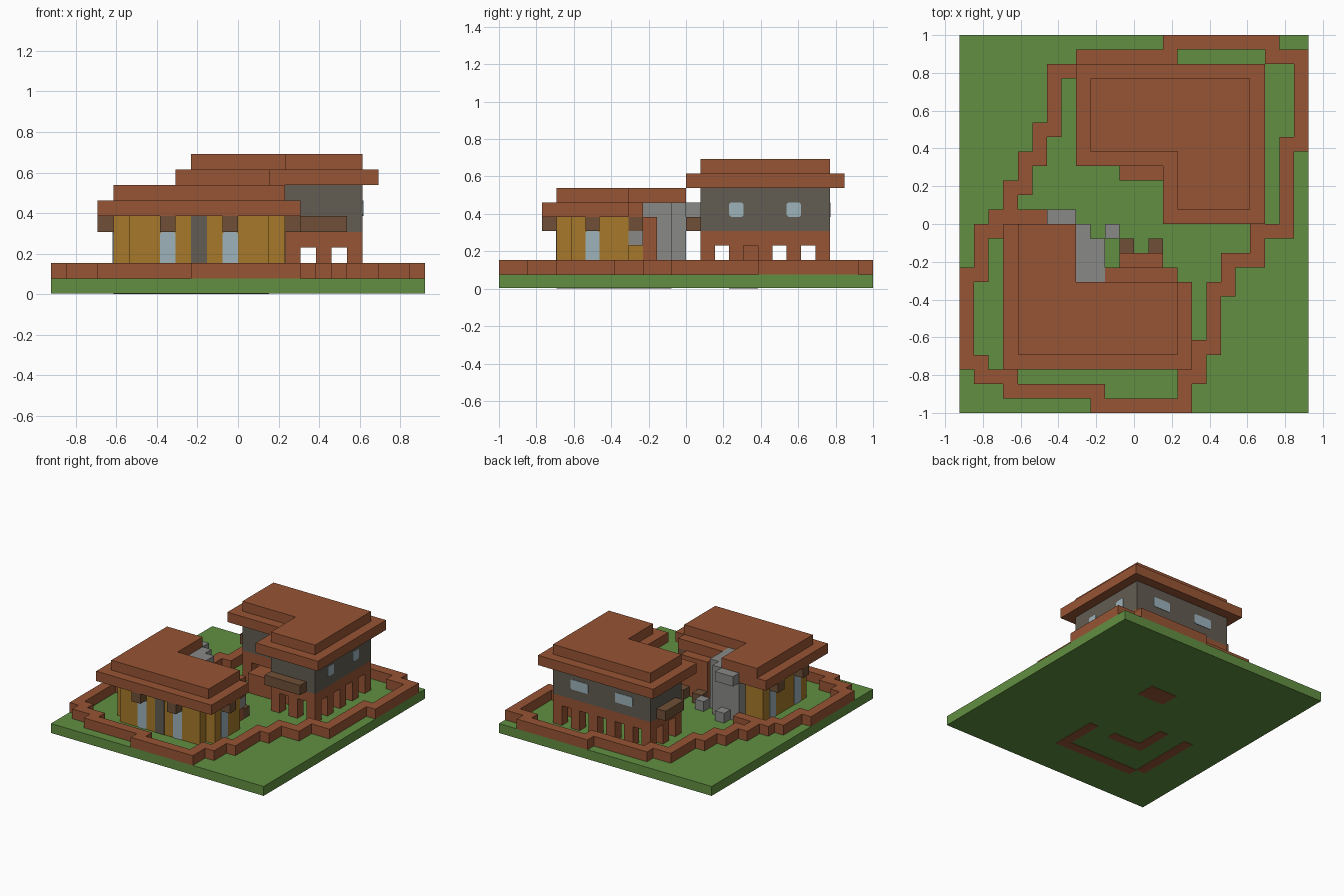
import bpy
import bmesh

cube = bpy.data.objects.get("Cube")
if cube:
    bpy.data.objects.remove(cube, do_unlink=True)

UNIT = 2 / 26  # edge of one building block
WIDE, DEEP = 24, 26


def material(name, *rgb):
    mat = bpy.data.materials.new(name)
    mat.use_nodes = True
    colour = (*rgb, 1)
    mat.diffuse_color = colour
    shader = next(n for n in mat.node_tree.nodes if n.type == "BSDF_PRINCIPLED")
    shader.inputs["Base Color"].default_value = colour
    return mat


GRASS = material("grass_green", .12, .275, .053)
BRICK = material("red_brown_brick", .31, .09, .035)
OCHRE = material("ochre_plaster", .38, .19, .024)
STONE = material("dark_stone", .122, .107, .084)
GREY = material("light_grey_stone", .25, .25, .24)
GLASS = material("pale_blue_glass", .34, .45, .50)
WOOD = material("brown_wood", .162, .08, .038)


def add_box(bm, x, y, z):
    """Add a box between pairs of block coordinates."""
    verts = bmesh.ops.create_cube(bm, size=1)["verts"]
    for v in verts:
        px = x[0] if v.co.x < 0 else x[1]
        py = y[0] if v.co.y < 0 else y[1]
        pz = z[0] if v.co.z < 0 else z[1]
        v.co = ((px - WIDE / 2) * UNIT, (py - DEEP / 2) * UNIT, pz * UNIT)


def part(name, mat, *boxes):
    """One object made of several (x, y, z) boxes."""
    bm = bmesh.new()
    for box in boxes:
        add_box(bm, *box)
    mesh = bpy.data.meshes.new(name)
    bm.to_mesh(mesh)
    bm.free()
    mesh.materials.append(mat)
    obj = bpy.data.objects.new(name, mesh)
    bpy.context.collection.objects.link(obj)
    return obj


def pane(name, axis, side, plane, start, end, low, high):
    """Thin glass plate lying on a wall plane, with clipped corners."""
    c, thick = .12, .05
    outline = [(start + c, low), (end - c, low), (end, low + c), (end, high - c),
               (end - c, high), (start + c, high), (start, high - c), (start, low + c)]
    bm = bmesh.new()

    def place(a, z, depth):
        x, y = (depth, a) if axis == "x" else (a, depth)
        return bm.verts.new(((x - WIDE / 2) * UNIT, (y - DEEP / 2) * UNIT, z * UNIT))

    back = [place(a, z, plane) for a, z in outline]
    front = [place(a, z, plane + side * thick) for a, z in outline]
    bm.faces.new(back)
    bm.faces.new(front)
    for n in range(len(outline)):
        m = (n + 1) % len(outline)
        bm.faces.new((back[n], back[m], front[m], front[n]))
    bmesh.ops.recalc_face_normals(bm, faces=bm.faces)
    mesh = bpy.data.meshes.new(name)
    bm.to_mesh(mesh)
    bm.free()
    mesh.materials.append(GLASS)
    bpy.context.collection.objects.link(bpy.data.objects.new(name, mesh))


# Lawn slab, a hair above the foundations' underside
part("lawn", GRASS, ((0, WIDE), (0, DEEP), (.04, 1)))

# Stepped garden wall following a path of blocks
path = [(15, 0), (15, 2), (16, 2), (16, 4), (17, 4), (17, 8), (18, 8), (18, 10), (20, 10),
        (20, 12), (22, 12), (22, 18), (23, 18), (23, 24), (21, 24), (21, 25), (14, 25),
        (14, 24), (8, 24), (8, 23), (6, 23), (6, 19), (5, 19), (5, 17), (4, 17), (4, 15),
        (3, 15), (3, 13), (2, 13), (2, 12), (1, 12), (1, 9), (0, 9), (0, 3), (1, 3),
        (1, 2), (3, 2), (3, 1), (9, 1), (9, 0)]
runs = []
for (ax, ay), (bx, by) in zip(path, path[1:] + path[:1]):
    runs.append(((min(ax, bx), max(ax, bx) + 1), (min(ay, by), max(ay, by) + 1), (1, 2)))
part("garden_wall", BRICK, *runs)
part("garden_wall_spur", BRICK, ((3, 6), (13, 14), (1, 2)))

# Rear house: brick arcade with open bays
pillars = []
for x in range(9, 20, 2):
    pillars.append(((x, x + 1), (22, 23), (1, 3)))
    front = 18 if x < 15 else 14
    pillars.append(((x, x + 1), (front, front + 1), (1, 3)))
for y in range(14, 23, 2):
    pillars.append(((19, 20), (y, y + 1), (1, 3)))
    west = 15 if y < 18 else 9
    pillars.append(((west, west + 1), (y, y + 1), (1, 3)))
part("rear_arcade_pillars", BRICK, *pillars)
part("rear_arcade_lintel", BRICK, ((9, 20), (18, 23), (3, 4)), ((15, 20), (14, 18), (3, 4)))
part("rear_porch", BRICK, ((11, 14), (16, 18), (0, 3)))

# Rear house: upper storey, awnings and stepped roof
part("rear_upper_walls", STONE, ((9, 20), (18, 23), (4, 7)), ((15, 20), (14, 18), (4, 7)))
part("rear_awnings", WOOD, ((15, 19), (13, 14), (4, 5)), ((8, 9), (19, 22), (4, 5)))
part("rear_eaves", BRICK, ((8, 21), (17, 24), (7, 8)), ((14, 21), (13, 17), (7, 8)))
part("rear_roof", BRICK, ((9, 20), (18, 23), (8, 9)), ((15, 20), (14, 18), (8, 9)))
for y in (16, 20):
    pane("rear_side_window", "x", 1, 20, y, y + 1, 5, 6)
for x in (11, 16):
    pane("rear_back_window", "y", 1, 23, x, x + 2, 5, 6)

# Front house: plaster walls with stepped corners, side wing and footings
part("front_house_walls", OCHRE, ((4, 15), (5, 9), (1, 5)), ((5, 14), (4, 5), (1, 5)),
     ((4, 8), (9, 12), (1, 5)), ((11, 14), (9, 10), (1, 5)))
part("front_house_footings", BRICK, ((5, 14), (4, 5), (0, 1)), ((4, 5), (5, 12), (0, 1)),
     ((13, 14), (5, 9), (0, 1)), ((8, 11), (8, 9), (0, 1)), ((7, 8), (8, 12), (0, 1)))
part("front_door_post", STONE, ((9, 10), (3.95, 4.1), (1, 5)))
part("front_house_porch", BRICK, ((11, 14), (10, 11), (1, 5)))
part("porch_posts", WOOD, ((11, 12), (11, 12), (1, 2)), ((13, 14), (11, 12), (1, 2)))

# Front house: windows, each with a wooden hood
hoods = [((15, 16), (6, 7), (4, 5)), ((14, 15), (9, 10), (4, 5))]
for x in (7, 11):
    pane("front_window", "y", -1, 4, x, x + 1, 1, 4)
    hoods.append(((x, x + 1), (3, 4), (4, 5)))
for y in (6, 10):
    pane("west_window", "x", -1, 4, y, y + 1, 1, 4)
    hoods.append(((3, 4), (y, y + 1), (4, 5)))
pane("east_window", "x", 1, 15, 6, 7, 1, 4)
part("window_hoods", WOOD, *hoods)

# Front house: stepped roof around the courtyard
part("front_eaves", BRICK, ((3, 16), (3, 9), (5, 6)), ((3, 8), (9, 13), (5, 6)),
     ((10, 15), (9, 10), (5, 6)))
part("front_roof", BRICK, ((4, 15), (4, 9), (6, 7)), ((4, 8), (9, 13), (6, 7)))

# Grey stone entrance in the courtyard corner
part("stone_entrance", GREY, ((8, 10), (9, 12), (5, 6)), ((8, 9), (12, 13), (5, 6)),
     ((6, 8), (13, 14), (5, 6)), ((8, 9), (9, 13), (1, 5)), ((9, 10), (11, 12), (1, 5)),
     ((6, 8), (12, 13), (1, 5)))
part("stone_blocks", GREY, ((10, 11), (12, 13), (1, 2)), ((7, 8), (13, 14), (1, 2)),
     ((14, 15), (9, 10), (3, 4)))
